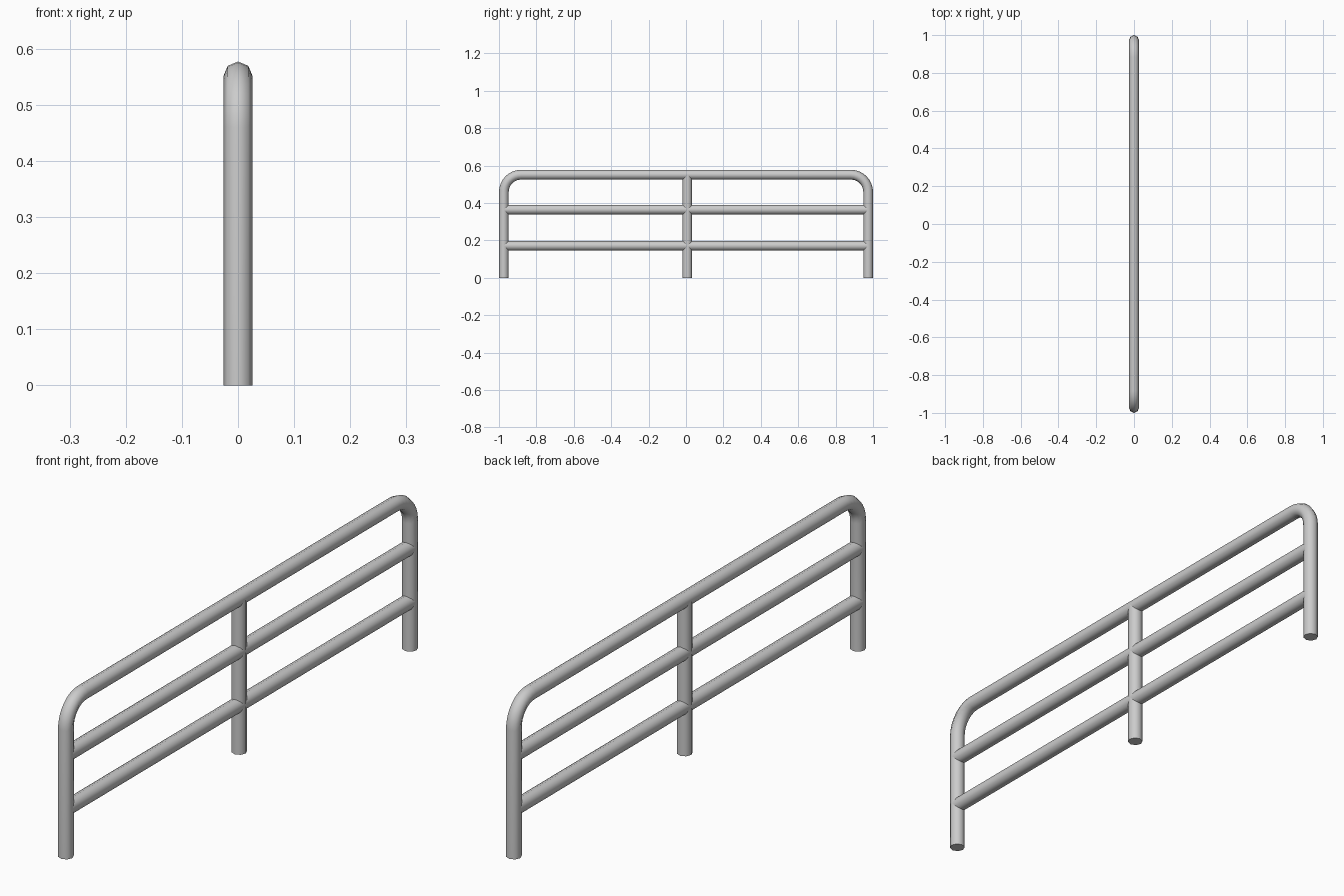
import bpy, bmesh, math
from mathutils import Vector

if "Cube" in bpy.data.objects:
    bpy.data.objects.remove(bpy.data.objects["Cube"])

R, SIDES = 0.026, 8
POST_Y, TOP_Z, BEND = 0.974, 0.551, 0.092


def tube(name, path):
    """Sweep an octagon along a (y, z) path lying in the x = 0 plane."""
    pts = [Vector((0, y, z)) for y, z in path]
    side = Vector((1, 0, 0))
    bm = bmesh.new()
    rings = []
    for i, p in enumerate(pts):
        a, b = pts[max(i - 1, 0)], pts[min(i + 1, len(pts) - 1)]
        t = Vector((0, 0, 0))
        if i > 0:
            t += (p - a).normalized()
        if i < len(pts) - 1:
            t += (b - p).normalized()
        normal = t.normalized().cross(side)
        rings.append([bm.verts.new(p + R * (math.cos(k * math.tau / SIDES) * side
                                            + math.sin(k * math.tau / SIDES) * normal))
                      for k in range(SIDES)])
    for lo, hi in zip(rings, rings[1:]):
        for k in range(SIDES):
            n = (k + 1) % SIDES
            bm.faces.new((lo[k], lo[n], hi[n], hi[k]))
    bm.faces.new(rings[0])
    bm.faces.new(rings[-1])
    bmesh.ops.recalc_face_normals(bm, faces=bm.faces)
    mesh = bpy.data.meshes.new(name)
    bm.to_mesh(mesh)
    bm.free()
    ob = bpy.data.objects.new(name, mesh)
    bpy.context.collection.objects.link(ob)
    bpy.ops.object.select_all(action='DESELECT')
    ob.select_set(True)
    bpy.context.view_layer.objects.active = ob
    bpy.ops.object.shade_smooth_by_angle(angle=math.radians(60))


# Outer hoop: two legs and the top bar, with rounded corners
corner = [(POST_Y - BEND + BEND * math.cos(i * math.pi / 16),
           TOP_Z - BEND + BEND * math.sin(i * math.pi / 16)) for i in range(9)]
half = [(POST_Y, 0)] + corner
tube("outer_frame", half + [(-y, z) for y, z in reversed(half)])

# Middle post under the top bar
tube("middle_post", [(0.007, 0), (0.007, TOP_Z)])

# Horizontal rails between the legs
for name, z in (("lower_rail", 0.171), ("upper_rail", 0.364)):
    tube(name, [(-POST_Y, z), (POST_Y, z)])
